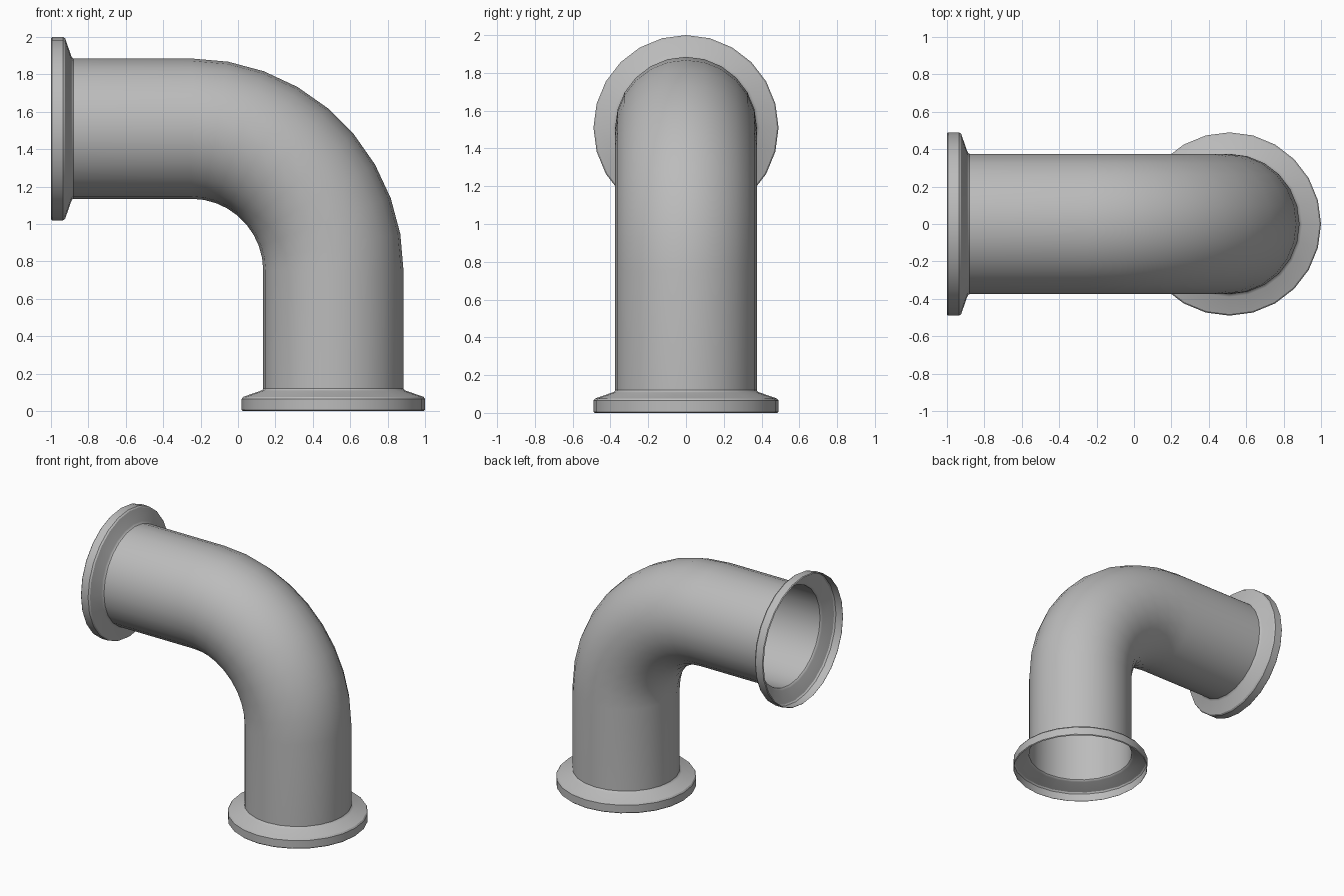
import bpy
import bmesh
from math import radians, sin, cos, pi
from mathutils import Vector

if "Cube" in bpy.data.objects:
    bpy.data.objects.remove(bpy.data.objects["Cube"], do_unlink=True)

SIDES = 24
PIPE_R = 0.375
BEND_R = 0.76
BEND_CENTRE = Vector((-0.25, 0, 0.75))
FLANGE_END = 0.12

steel = bpy.data.materials.new("brushed grey steel")
steel.use_nodes = True
grey = (0.5, 0.5, 0.5, 1)
steel.diffuse_color = grey
steel.node_tree.nodes["Principled BSDF"].inputs["Base Color"].default_value = grey


def sweep(name, stations):
    """Join open rings, each given as (centre, direction angle, radius)."""
    bm = bmesh.new()
    rings = []
    for centre, angle, radius in stations:
        # angle 0 runs along +z, angle 90 runs along -x
        across = Vector((cos(angle), 0, sin(angle)))
        rings.append([
            bm.verts.new(centre + radius * (across * cos(t) + Vector((0, sin(t), 0))))
            for t in (2 * pi * i / SIDES for i in range(SIDES))
        ])
    for low, high in zip(rings, rings[1:]):
        for i in range(SIDES):
            j = (i + 1) % SIDES
            bm.faces.new((low[i], low[j], high[j], high[i]))
    mesh = bpy.data.meshes.new(name)
    bm.to_mesh(mesh)
    bm.free()
    mesh.materials.append(steel)
    obj = bpy.data.objects.new(name, mesh)
    bpy.context.collection.objects.link(obj)
    bpy.ops.object.select_all(action="DESELECT")
    obj.select_set(True)
    bpy.context.view_layer.objects.active = obj
    bpy.ops.object.shade_smooth_by_angle(angle=radians(30))
    return obj


# Pipe axis: straight leg, quarter bend, straight leg
bottom_end = Vector((BEND_CENTRE.x + BEND_R, 0, 0))
side_end = Vector((-1, 0, BEND_CENTRE.z + BEND_R))
quarter = radians(90)

path = [(bottom_end + Vector((0, 0, FLANGE_END)), 0, PIPE_R)]
for step in range(10):
    a = quarter * step / 9
    path.append((BEND_CENTRE + BEND_R * Vector((cos(a), 0, sin(a))), a, PIPE_R))
path.append((side_end + Vector((FLANGE_END, 0, 0)), quarter, PIPE_R))
sweep("elbow_pipe", path)

# Hollow flanges: (distance from the open end, radius)
profile = [(0, 0.484), (0.006, 0.49), (0.065, 0.49), (0.076, 0.482),
           (0.108, 0.39), (0.113, 0.38), (FLANGE_END, PIPE_R)]
sweep("bottom_flange", [(bottom_end + Vector((0, 0, d)), 0, r) for d, r in profile])
sweep("side_flange", [(side_end + Vector((d, 0, 0)), quarter, r)
                      for d, r in reversed(profile)])
